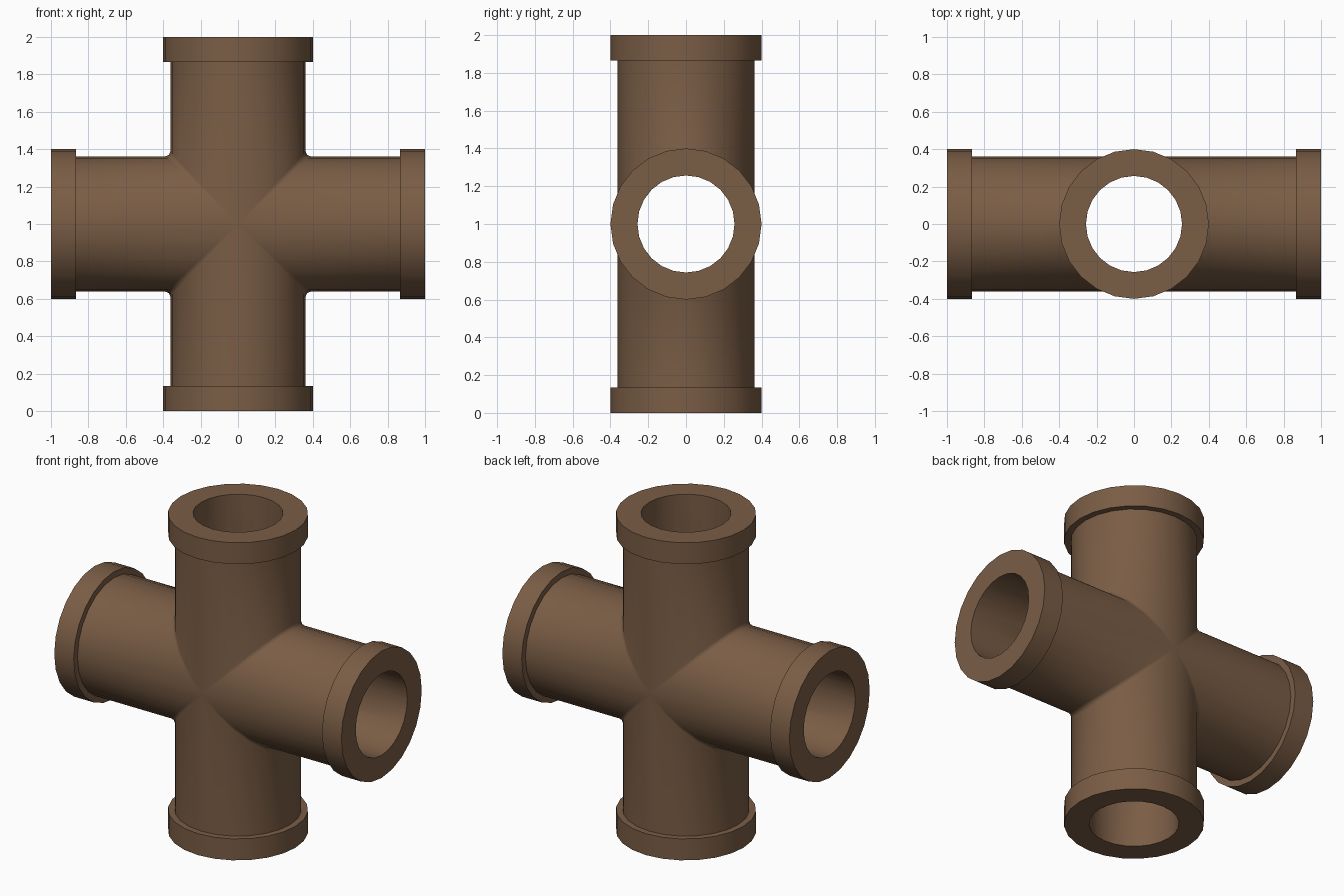
import bpy
import bmesh
import math
from mathutils import Matrix, Vector

if "Cube" in bpy.data.objects:
    bpy.data.objects.remove(bpy.data.objects["Cube"])

SIDES = 24
BORE, PIPE, COLLAR = 0.257, 0.362, 0.40   # radii
COLLAR_BACK = 0.865                       # where each end collar starts
FILLET = 0.025                            # softening where the arms meet

clay = bpy.data.materials.new("brown clay")
clay.diffuse_color = (0.195, 0.110, 0.060, 1)
clay.use_nodes = True
clay.node_tree.nodes["Principled BSDF"].inputs["Base Color"].default_value = clay.diffuse_color


def arm_strip(angle):
    """Lengthwise outline of one arm at one angle, from bore mitre to outer mitre."""
    c, s = math.cos(angle), math.sin(angle)
    up = abs(s)
    soft = FILLET * up
    mid = PIPE * up + 0.3 * soft
    points = [
        (BORE * up, BORE), (1.0, BORE), (1.0, COLLAR),
        (COLLAR_BACK, COLLAR), (COLLAR_BACK, PIPE), (PIPE * up + soft, PIPE),
    ]
    strip = [Vector((x, r * c, r * s)) for x, r in points]
    strip.append(Vector((mid, PIPE * c, math.copysign(mid, s))))
    return strip


# Four mitred hollow arms welded into one cross fitting
bm = bmesh.new()
for k in range(4):
    turn = Matrix.Rotation(k * math.pi / 2, 3, 'Y')
    strips = [[bm.verts.new(turn @ p) for p in arm_strip(2 * math.pi * i / SIDES)]
              for i in range(SIDES)]
    for i in range(SIDES):
        a, b = strips[i], strips[(i + 1) % SIDES]
        for j in range(len(a) - 1):
            bm.faces.new((a[j], a[j + 1], b[j + 1], b[j]))
bmesh.ops.remove_doubles(bm, verts=bm.verts, dist=0.0005)
bmesh.ops.recalc_face_normals(bm, faces=bm.faces)
bmesh.ops.translate(bm, verts=bm.verts, vec=(0, 0, 1))

mesh = bpy.data.meshes.new("pipe_cross")
bm.to_mesh(mesh)
bm.free()
mesh.materials.append(clay)
fitting = bpy.data.objects.new("pipe_cross", mesh)
bpy.context.collection.objects.link(fitting)

# Smooth tubes with crisp collar edges
bpy.context.view_layer.objects.active = fitting
fitting.select_set(True)
bpy.ops.object.shade_smooth_by_angle(angle=math.radians(50))
